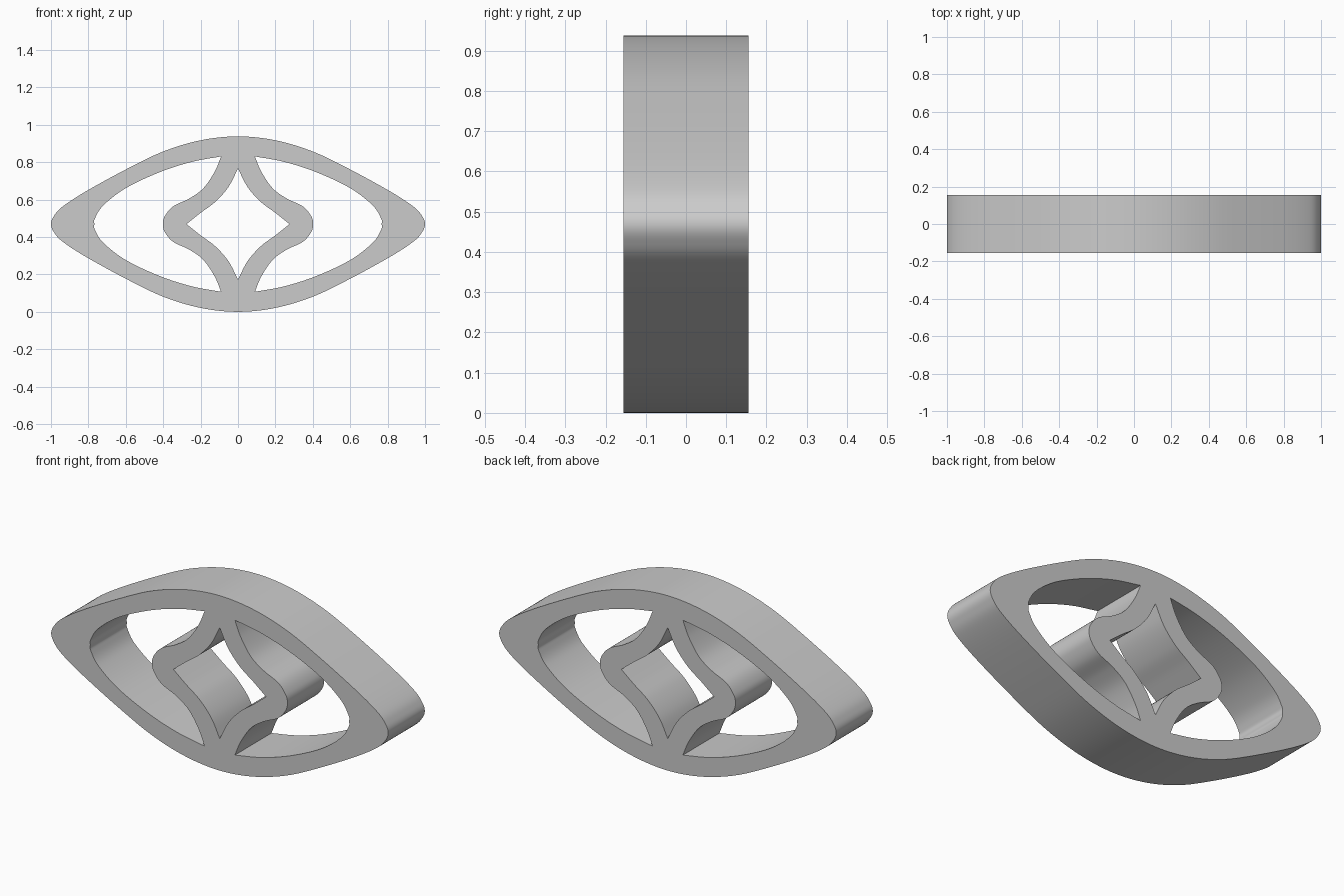
import bpy, math
from mathutils import Vector

if "Cube" in bpy.data.objects:
    bpy.data.objects.remove(bpy.data.objects["Cube"])

MID = 0.468          # height of the horizontal symmetry line
HALF_DEPTH = 0.155


def smooth(points, steps=8, closed=False):
    """Smooth line through the points (last point of an open line is left off)."""
    p = [Vector(q) for q in points]
    if closed:
        p = [p[-1]] + p + p[:2]
    else:
        p = [2 * p[0] - p[1]] + p + [2 * p[-1] - p[-2]]
    out = []
    for a, b, c, d in zip(p, p[1:], p[2:], p[3:]):
        for i in range(steps):
            t = i / steps
            out.append(0.5 * (2 * b + (c - a) * t + (2 * a - 5 * b + 4 * c - d) * t * t
                              + (3 * b - a - 3 * c + d) * t ** 3))
    return out


def flip_z(points):
    """Continue an upper half (ending on the midline) with its mirrored lower half."""
    return points + [(x, -z) for x, z in reversed(points[:-1])]


def mirror_x(points):
    return [Vector((-q[0], q[1])) for q in points]


# Outer eye-shaped outline
right = flip_z([(0, .469), (.2, .448), (.4, .388), (.6, .292), (.82, .171),
                (.94, .092), (.985, .042), (1, 0)])
outer = smooth(right + [(-x, z) for x, z in reversed(right[1:-1])], closed=True)

# Side opening: rim arc down, then wavy star edge back up
rim = flip_z([(.09, .362), (.25, .332), (.42, .277), (.6, .192), (.72, .1), (.765, .03), (.768, 0)])
wave = flip_z([(.09, .362), (.125, .28), (.185, .192), (.26, .137), (.345, .096),
               (.39, .045), (.402, 0)])
side = smooth(rim) + smooth(wave[::-1])

# Central four-pointed opening
edge = [(0, .297), (.05, .2), (.12, .12), (.2, .06), (.275, 0)]
lower = [(x, -z) for x, z in reversed(edge)]
half = smooth(edge) + smooth(lower)
star = half + [Vector((0, -.297))] + mirror_x(half[:0:-1])

# Extruded plate with the openings
curve = bpy.data.curves.new("eye_frame", 'CURVE')
curve.dimensions = '2D'
curve.fill_mode = 'BOTH'
curve.extrude = HALF_DEPTH
for loop in (outer, side, mirror_x(side), star):
    spline = curve.splines.new('POLY')
    spline.points.add(len(loop) - 1)
    for pt, q in zip(spline.points, loop):
        pt.co = (q[0], q[1], 0, 1)
    spline.use_cyclic_u = True

frame = bpy.data.objects.new("eye_frame", curve)
bpy.context.collection.objects.link(frame)
frame.rotation_euler.x = math.pi / 2
frame.location.z = MID + .001
bpy.context.view_layer.objects.active = frame
frame.select_set(True)
bpy.ops.object.convert(target='MESH')

# Join caps to walls and shade
bpy.ops.object.mode_set(mode='EDIT')
bpy.ops.mesh.select_all(action='SELECT')
bpy.ops.mesh.remove_doubles(threshold=0.0005)
bpy.ops.mesh.normals_make_consistent(inside=False)
bpy.ops.object.mode_set(mode='OBJECT')
bpy.ops.object.shade_smooth_by_angle(angle=math.radians(35))
